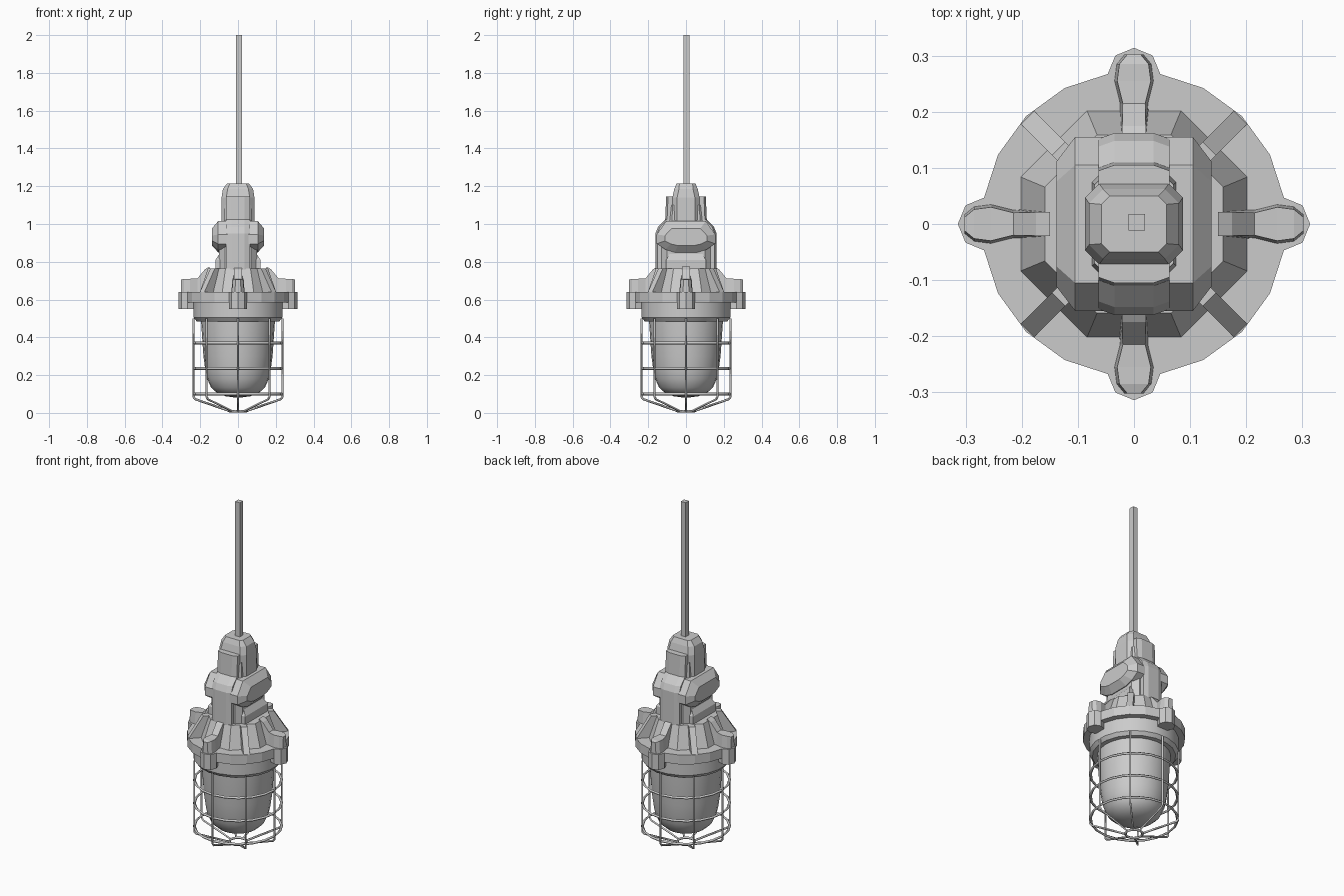
import bpy, bmesh
from math import pi, sin, cos, radians
from mathutils import Matrix, Vector

old = bpy.data.objects.get("Cube")
if old:
    bpy.data.objects.remove(old)

grey = bpy.data.materials.new("grey metal")
grey.use_nodes = True
colour = (0.6, 0.6, 0.6, 1)
grey.diffuse_color = colour
grey.node_tree.nodes["Principled BSDF"].inputs["Base Color"].default_value = colour


def finish(name, bm, smooth=None):
    bmesh.ops.recalc_face_normals(bm, faces=bm.faces)
    mesh = bpy.data.meshes.new(name)
    bm.to_mesh(mesh)
    bm.free()
    mesh.materials.append(grey)
    ob = bpy.data.objects.new(name, mesh)
    bpy.context.collection.objects.link(ob)
    if smooth:
        bpy.ops.object.select_all(action='DESELECT')
        ob.select_set(True)
        bpy.context.view_layer.objects.active = ob
        bpy.ops.object.shade_smooth_by_angle(angle=radians(smooth))
    return ob


def loft(name, rings, turn=0, smooth=None):
    """Skin a stack of matching rings, cap both ends, turn about z."""
    bm = bmesh.new()
    rot = Matrix.Rotation(turn, 3, 'Z')
    loops = [[bm.verts.new(rot @ Vector(p)) for p in r] for r in rings]
    n = len(loops[0])
    for a, b in zip(loops, loops[1:]):
        for i in range(n):
            j = (i + 1) % n
            bm.faces.new((a[i], a[j], b[j], b[i]))
    bm.faces.new(loops[0])
    bm.faces.new(loops[-1])
    return finish(name, bm, smooth)


def circle(r, z, n, offset=0.0, cx=0.0):
    return [(cx + r * cos(offset + 2 * pi * i / n), r * sin(offset + 2 * pi * i / n), z)
            for i in range(n)]


def lathe(name, profile, n, offset=0.0, smooth=None, cx=0.0, turn=0):
    return loft(name, [circle(r, z, n, offset, cx) for r, z in profile], turn, smooth)


def chamfered(hx, hy, c, z):
    """Rectangle with cut corners, lying flat at height z."""
    return [(hx, hy - c, z), (hx - c, hy, z), (c - hx, hy, z), (-hx, hy - c, z),
            (-hx, c - hy, z), (c - hx, -hy, z), (hx - c, -hy, z), (hx, c - hy, z)]


def wire(name, points, radius, closed=False):
    curve = bpy.data.curves.new(name, 'CURVE')
    curve.dimensions = '3D'
    curve.bevel_depth = radius
    curve.bevel_resolution = 0
    curve.use_fill_caps = True
    spline = curve.splines.new('POLY')
    spline.points.add(len(points) - 1)
    for p, co in zip(spline.points, points):
        p.co = (*co, 1)
    spline.use_cyclic_u = closed
    curve.materials.append(grey)
    ob = bpy.data.objects.new(name, curve)
    bpy.context.collection.objects.link(ob)


# Hanging cable and the gland it enters
loft("cable", [[(x + 0.005, y + 0.003, z) for x, y in
                ((-.015, -.015), (.015, -.015), (.015, .015), (-.015, .015))]
               for z in (1.19, 2.0)])
loft("cable_gland", [chamfered(.087, .072, .025, 0.98), chamfered(.087, .072, .025, 1.14),
                     chamfered(.08, .062, .025, 1.185), chamfered(.058, .05, .015, 1.215)])

# Junction body with a raised front and back spine
loft("body_core", [chamfered(.1, .13, .03, 0.75), chamfered(.1, .13, .03, 0.93),
                   chamfered(.075, .095, .02, 1.01), chamfered(.07, .09, .02, 1.1)])
spine_profile = [(.07, .76), (.162, .76), (.162, .95), (.148, .985), (.11, 1.025),
                 (.105, 1.145), (.05, 1.145), (.05, .95)]
for side, label in ((0, "back"), (pi, "front")):
    loft(label + "_spine",
         [[(x, y - inset if y > .1 else y, z) for y, z in spine_profile]
          for x, inset in ((-.063, .01), (-.035, 0), (.035, 0), (.063, .01))], side)

# Bulging side covers and the smaller steps under them
bulge = [(-.155, .945), (-.105, 1.015), (.105, 1.015), (.155, .945),
         (.155, .895), (.11, .865), (.06, .85), (-.06, .85), (-.11, .865), (-.155, .895)]
for side, label in ((0, "left"), (pi, "right")):
    loft(label + "_side_cover",
         [[(x, y * s, .93 + (z - .93) * t) for y, z in bulge]
          for x, s, t in ((.03, 1, 1), (.105, 1, 1), (.138, .72, .55))], side)
    loft(label + "_lower_step",
         [[(x, y * s, z) for x, y in ((.04, -.105), (w, -.105), (w, .105), (.04, .105))]
          for z, w, s in ((.75, .12, 1), (.81, .12, 1), (.855, .09, .75))], side)

# Sloped cover, flange and collar
lathe("cover", [(.222, .63), (.172, .765)], 8, pi / 8)
lathe("flange", [(.272, .585), (.272, .64)], 20, pi / 20)
lathe("collar", [(.222, .485), (.238, .505), (.238, .59)], 20, pi / 20, 30)

# Bolt lugs with arms, and diagonal stiffening ribs
for i in range(4):
    turn = i * pi / 2
    lathe(f"bolt_lug_{i + 1}", [(.047, .55), (.047, .64)], 8, 0, None, .267, turn)
    sections = [(.15, .021, .775), (.175, .021, .76), (.215, .02, .712), (.255, .03, .71),
                (.285, .026, .71), (.302, .012, .705)]
    loft(f"lug_arm_{i + 1}", [[(r, -w - .006, .62), (r, w + .006, .62), (r, w, z), (r, -w, z)]
                              for r, w, z in sections], turn)
    loft(f"cover_rib_{i + 1}", [[(r, -.017, .62), (r, .017, .62), (r, .017, z), (r, -.017, z)]
                                for r, z in ((.14, .765), (.19, .765), (.268, .64))],
         turn + pi / 4)

# Glass dome
lathe("glass_dome", [(.196, .5), (.194, .46), (.183, .3), (.172, .22), (.163, .18), (.143, .135),
                     (.11, .105), (.065, .088), (.02, .082)], 24, 0, 50)

# Wire guard
for i in range(8):
    a = i * pi / 4
    wire(f"guard_bar_{i + 1}", [(r * cos(a), r * sin(a), z) for r, z in
                                ((.236, .5), (.236, .085), (.225, .072), (.045, .01))], .006)
for name, r, z in (("upper", .232, .37), ("middle", .232, .235),
                   ("lower", .232, .1), ("bottom", .045, .009)):
    wire(name + "_guard_ring", circle(r, z, 20), .0075, True)
